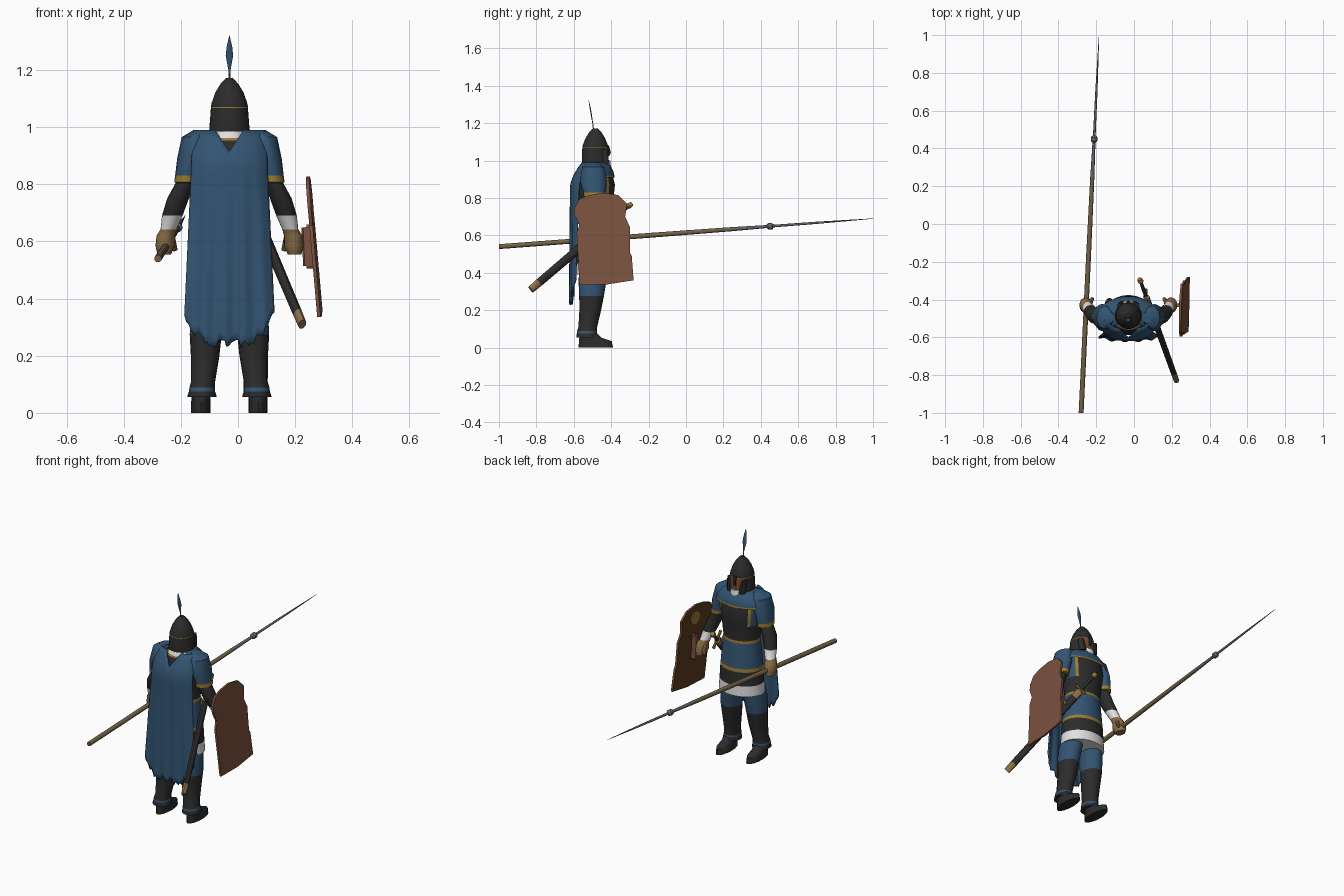
import bpy, bmesh, math, random
from mathutils import Vector, Matrix

random.seed(4)
if "Cube" in bpy.data.objects:
    bpy.data.objects.remove(bpy.data.objects["Cube"])

CX = -.03          # middle of the body
PALETTE = {
    "blue cloth": (.033, .09, .17), "charcoal": (.025, .025, .025),
    "gold trim": (.33, .2, .03), "white linen": (.75, .75, .75),
    "tan leather": (.26, .16, .065), "face brown": (.18, .065, .03),
    "shield brown": (.2, .085, .05), "shield lining": (.1, .045, .015),
    "steel": (.13, .13, .14), "ash wood": (.17, .125, .065)}
MATS = {}
for label, colour in PALETTE.items():
    mat = bpy.data.materials.new(label)
    mat.use_nodes = True
    mat.diffuse_color = (*colour, 1)
    mat.node_tree.nodes["Principled BSDF"].inputs["Base Color"].default_value = (*colour, 1)
    MATS[label] = mat
ORDER = list(PALETTE)
BLUE, DARK, GOLD, WHITE, TAN, FACE, BROWN, LINING, STEEL, WOOD = range(len(ORDER))


def finish(name, bm, paint=None):
    """Turn a bmesh into an object holding only the materials it uses."""
    bmesh.ops.recalc_face_normals(bm, faces=bm.faces)
    for face in bm.faces:
        if paint:
            choice = paint(face)
            if choice is not None:
                face.material_index = choice
        face.smooth = True
    used = sorted({face.material_index for face in bm.faces})
    for face in bm.faces:
        face.material_index = used.index(face.material_index)
    mesh = bpy.data.meshes.new(name)
    bm.to_mesh(mesh)
    bm.free()
    for index in used:
        mesh.materials.append(MATS[ORDER[index]])
    mesh.set_sharp_from_angle(angle=math.radians(40))
    obj = bpy.data.objects.new(name, mesh)
    bpy.context.scene.collection.objects.link(obj)
    return obj


def loft(name, rows, sides=16, matrix=None, paint=None, skip=None, caps=True):
    """Skin elliptical rings; each row is colour below, x, y, z, rx, ry."""
    bm = bmesh.new()
    rings = []
    for _, x, y, z, rx, ry in rows:
        turns = [math.tau * i / sides for i in range(sides)]
        rings.append([bm.verts.new((x + rx * math.cos(a), y + ry * math.sin(a), z)) for a in turns])
    for row, upper, lower in zip(rows, rings, rings[1:]):
        for i in range(sides):
            j = (i + 1) % sides
            face = bm.faces.new((upper[i], upper[j], lower[j], lower[i]))
            face.material_index = row[0]
    if caps:
        bm.faces.new(rings[0]).material_index = rows[0][0]
        bm.faces.new(rings[-1]).material_index = rows[-1][0]
    if skip:
        gone = [f for f in bm.faces if skip(f.calc_center_median())]
        bmesh.ops.delete(bm, geom=gone, context="FACES")
    if matrix:
        bm.transform(matrix)
    return finish(name, bm, paint)


def rod(name, start, end, rows, sides=12):
    """Loft along a line; each row is colour, fraction, width, depth."""
    start, end = Vector(start), Vector(end)
    line = end - start
    matrix = Matrix.Translation(start) @ line.to_track_quat("Z", "Y").to_matrix().to_4x4()
    rings = [(c, 0, 0, t * line.length, w, d) for c, t, w, d in rows]
    return loft(name, rings, sides, matrix)


def central(rows, y):
    return [(c, CX, y, z, rx, ry) for c, z, rx, ry in rows]


# Torso and tunic
def tunic_paint(face):
    p = face.calc_center_median()
    side = abs(p.x - CX)
    if .8 < p.z < .93 and p.y > -.48 and side > .085:
        return GOLD if side < .1 else BLUE

loft("tunic", central([
    (WHITE, 1.03, .05, .05), (WHITE, .975, .062, .072), (GOLD, .962, .07, .077),
    (DARK, .953, .09, .08), (DARK, .93, .122, .088), (DARK, .87, .126, .102),
    (DARK, .8, .115, .095), (GOLD, .71, .106, .086), (BLUE, .695, .108, .088),
    (GOLD, .55, .121, .098), (DARK, .53, .123, .1), (WHITE, .45, .128, .103),
    (WHITE, .39, .132, .106)], -.482), 40, paint=tunic_paint)

# Shoulder mantle, open at the nape
loft("mantle", central([
    (BLUE, .995, .06, .058), (BLUE, .975, .115, .08), (BLUE, .945, .15, .096),
    (GOLD, .92, .156, .102), (GOLD, .91, .157, .102)], -.485), 40,
    skip=lambda p: p.y < -.53 and abs(p.x - CX) < .08, caps=False)

# Helmet with open face
def helmet_paint(face):
    p = face.calc_center_median()
    if p.y > -.45 and p.z < 1.06 and abs(p.x - CX) < .046 and face.normal.z > -.5:
        return FACE

loft("helmet", central([
    (DARK, 1.172, .012, .012), (DARK, 1.15, .032, .034), (DARK, 1.12, .05, .052),
    (DARK, 1.085, .062, .066), (GOLD, 1.071, .065, .069), (DARK, 1.067, .065, .069),
    (DARK, 1.05, .066, .071), (DARK, 1.0, .07, .071), (DARK, .985, .071, .07)], -.485), 32, paint=helmet_paint)
loft("nose_guard", [(DARK, CX, -.418, 1.08, .012, .006), (DARK, CX, -.412, 1.045, .008, .01),
                    (DARK, CX, -.415, 1.025, .01, .006)], 8)
for sx in (-1, 1):
    loft("cheek_guard", [(DARK, CX + sx * .048, -.44, 1.06, .012, .022),
                         (DARK, CX + sx * .036, -.432, .985, .022, .022)], 10)
loft("chin_scarf", central([(WHITE, 1.0, .035, .03), (WHITE, .955, .045, .035)], -.435), 12)
loft("plume", [(STEEL, CX, -.495, 1.17, .003, .003), (BLUE, CX, -.498, 1.195, .003, .002),
               (BLUE, CX, -.507, 1.25, .013, .003), (BLUE, CX, -.512, 1.28, .01, .003),
               (BLUE, CX, -.52, 1.32, .001, .001)], 8)

# Limbs, mirrored about the body
ARM = [(BLUE, .1, -.495, .99, .025, .03), (BLUE, .122, -.495, .965, .045, .06),
       (BLUE, .138, -.495, .89, .045, .072), (GOLD, .15, -.49, .83, .04, .058),
       (GOLD, .152, -.49, .808, .041, .058), (DARK, .154, -.49, .805, .034, .045),
       (DARK, .18, -.485, .75, .038, .042), (WHITE, .2, -.465, .69, .036, .036),
       (TAN, .213, -.445, .642, .028, .032), (TAN, .223, -.435, .62, .032, .036),
       (TAN, .225, -.43, .585, .034, .042), (TAN, .228, -.425, .555, .024, .034)]
LEG = [(BLUE, .06, -.49, .46, .056, .075), (BLUE, .075, -.5, .36, .06, .075),
       (DARK, .083, -.505, .275, .056, .066), (DARK, .085, -.512, .2, .05, .058),
       (DARK, .092, -.525, .11, .042, .05), (BLUE, .095, -.53, .088, .045, .053),
       (DARK, .096, -.53, .075, .046, .054), (DARK, .096, -.53, .055, .052, .056)]
FOOT = [(DARK, .1, -.53, .09, .03, .04), (DARK, .1, -.51, .052, .033, .06),
        (DARK, .1, -.485, .035, .034, .088), (DARK, .1, -.482, 0, .034, .092)]
for sx, side in ((1, "left"), (-1, "right")):
    for part, rows in (("arm", ARM), ("leg", LEG), ("foot", FOOT)):
        loft(f"{side}_{part}", [(c, CX + sx * x, *rest) for c, x, *rest in rows])
    thumb = CX + sx * .205
    rod(f"{side}_thumb", (thumb, -.425, .62), (thumb - sx * .015, -.395, .57),
        [(TAN, 0, .014, .014), (TAN, 1, .009, .009)], 8)

# Ragged cape: a draped sheet with a notch at the neck
bm = bmesh.new()
COLS, ROWS = 40, 24
grid = []
for i in range(COLS + 1):
    u = 2 * i / COLS - 1
    top = .99 - .075 * max(0, 1 - abs(u) / .38)
    hem = .24 + .11 * u ** 4 + random.uniform(-.015, .02)
    column = []
    for j in range(ROWS + 1):
        v = j / ROWS
        z = top + (hem - top) * v
        drop = min(1, (.99 - z) / .14)
        half = .128 + .03 * v
        y = -.56 - .06 * math.sin(drop * math.pi / 2)
        y += .05 * abs(u) ** 3 * (1 - .6 * v) + .006 * v * math.sin(u * 14)
        column.append(bm.verts.new((CX + u * half, y, z)))
    grid.append(column)
for a, b in zip(grid, grid[1:]):
    for j in range(ROWS):
        bm.faces.new((a[j], b[j], b[j + 1], a[j + 1]))
cape = finish("cape", bm)
solid = cape.modifiers.new("thickness", "SOLIDIFY")
solid.thickness = .008

# Shield: notched outline, leaning outwards toward the base
OUTLINE = [(-.595, .75), (-.57, .795), (-.52, .815), (-.44, .828), (-.36, .815),
           (-.315, .77), (-.325, .7), (-.3, .645), (-.3, .51), (-.29, .49),
           (-.28, .36), (-.42, .338), (-.57, .335), (-.575, .45), (-.585, .61),
           (-.57, .655), (-.595, .71)]

def lean(y, z):
    return .245 + .085 * (.83 - z) + .03 * (y + .44)

bm = bmesh.new()
inner = [bm.verts.new((lean(y, z) - .006, y, z)) for y, z in OUTLINE]
outer = [bm.verts.new((lean(y, z) + .006, y, z)) for y, z in OUTLINE]
bm.faces.new(inner).material_index = LINING
bm.faces.new(outer).material_index = BROWN
for i in range(len(inner)):
    k = i - 1
    bm.faces.new((inner[k], inner[i], outer[i], outer[k])).material_index = BROWN
finish("shield", bm)
spot = lean(-.435, .75)
rod("shield_disc", (spot - .004, -.435, .75), (spot - .01, -.435, .7495),
    [(GOLD, 0, .04, .04), (GOLD, 1, .04, .04)], 24)
rod("shield_grip", (.242, -.43, .65), (.248, -.43, .515),
    [(BROWN, 0, .012, .02), (BROWN, 1, .012, .02)], 8)
for z in (.645, .52):
    rod("grip_bracket", (.24, -.43, z), (lean(-.43, z), -.43, z),
        [(BROWN, 0, .008, .015), (BROWN, 1, .008, .015)], 8)

# Spear
rod("spear", (-.28, -1, .54), (-.185, 1, .69), [
    (WOOD, 0, .013, .013), (WOOD, .4, .013, .013), (STEEL, .62, .011, .011),
    (STEEL, .715, .008, .008), (STEEL, .72, .017, .017), (STEEL, .73, .017, .017),
    (STEEL, .735, .007, .007), (STEEL, .85, .006, .006), (STEEL, 1, .001, .001)])

# Sheathed sword with crossguard
hilt, tip = Vector((.03, -.29, .77)), Vector((.225, -.83, .31))
rod("sword", hilt, tip, [
    (GOLD, 0, .012, .012), (GOLD, .03, .016, .016), (DARK, .04, .009, .009),
    (TAN, .17, .01, .01), (TAN, .18, .017, .024), (DARK, .24, .017, .024),
    (TAN, .92, .015, .022), (TAN, 1, .014, .02)])
guard = hilt.lerp(tip, .17)
across = Vector((0, .035, -.04))
rod("crossguard", guard - across, guard + across,
    [(GOLD, 0, .009, .009), (GOLD, .5, .006, .006), (GOLD, 1, .009, .009)], 8)
rod("sword_hanger", (.05, -.43, .69), hilt.lerp(tip, .3),
    [(TAN, 0, .008, .014), (TAN, 1, .008, .014)], 8)
